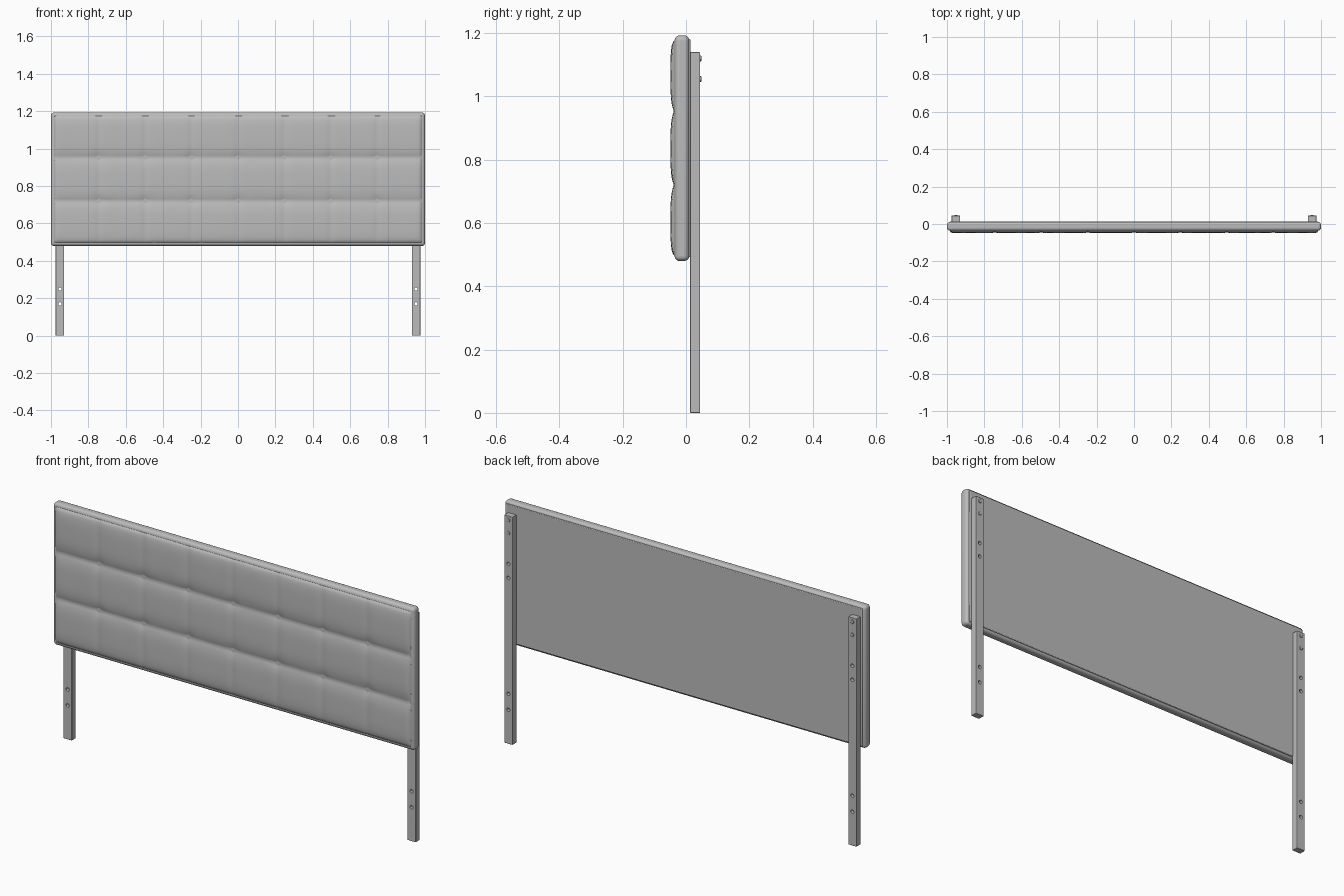
import bpy, bmesh, math, random
from mathutils import Vector, noise

if "Cube" in bpy.data.objects:
    bpy.data.objects.remove(bpy.data.objects["Cube"])

random.seed(4)


def material(name, c):
    m = bpy.data.materials.new(name)
    m.diffuse_color = (c, c, c, 1)
    m.use_nodes = True
    m.node_tree.nodes["Principled BSDF"].inputs["Base Color"].default_value = m.diffuse_color
    return m


FABRIC = material("grey fabric", 0.5)


def finish(obj, mat, angle=40):
    obj.data.materials.clear()
    obj.data.materials.append(mat)
    bpy.ops.object.select_all(action='DESELECT')
    obj.select_set(True)
    bpy.context.view_layer.objects.active = obj
    bpy.ops.object.shade_smooth_by_angle(angle=math.radians(angle))


def box(name, x, y, z, bevel=0.0, segments=1):
    bpy.ops.mesh.primitive_cube_add(size=1)
    o = bpy.context.object
    o.name = name
    for v in o.data.vertices:
        v.co = Vector([(a + b) / 2 + c * (b - a) for (a, b), c in zip((x, y, z), v.co)])
    if bevel:
        m = o.modifiers.new("bevel", 'BEVEL')
        m.width, m.segments = bevel, segments
    return o


def rod(name, x, y, z, r, depth, sides=16):
    bpy.ops.mesh.primitive_cylinder_add(vertices=sides, radius=r, depth=depth,
                                        location=(x, y, z), rotation=(math.pi / 2, 0, 0))
    bpy.context.object.name = name
    return bpy.context.object


# Padded core with rounded edges, and the flat back cover
Z0, Z1 = 0.48, 1.193
body = box("padded_core", (-1, 1), (-0.036, 0.010), (Z0, Z1), 0.016, 5)
finish(body, FABRIC)
back = box("back_cover", (-0.985, 0.985), (0.005, 0.0145), (Z0 + 0.012, Z1 - 0.012), 0.003, 2)
finish(back, FABRIC)

# Tufted front: 8 x 3 cushions pulled in along the seams
COLS, ROWS, N = 8, 3, 14
W, H = 0.992, (Z1 - Z0) / 2 - 0.008
ZC = (Z0 + Z1) / 2


def puff(t, power):
    # 0 on a seam, 1 in the middle of a cushion
    return 1 - abs(2 * t - 1) ** power


def front_y(u, v):
    cu, cv = u * COLS, v * ROWS
    tu, tv = cu % 1, cv % 1
    across, up = puff(tu, 10), puff(tv, 3.5)
    y = -0.0365 - 0.0105 * up * (0.75 + 0.25 * across) - 0.002 * across
    # deeper dimple where inner seams cross
    du, dv = abs(cu - round(cu)), abs(cv - round(cv))
    if 0 < round(cv) < ROWS and 0 < round(cu) < COLS:
        y += 0.004 * math.exp(-(du * du + dv * dv) / 0.012)
    # soft creases near the horizontal seams
    crease = noise.noise(Vector((cu * 3.0, cv * 1.3, 2.0)))
    y += 0.003 * crease * across * math.exp(-dv * 5) * min(1, dv * 8)
    # roll over at the outer border
    edge = min(min(u, 1 - u) * 2 * W, min(v, 1 - v) * 2 * H)
    r = 0.02
    if edge < r:
        k = math.sqrt(max(0, 1 - (1 - edge / r) ** 2))
        y = -0.022 + (y + 0.022) * k
    return y


def stops(count):
    # samples crowd towards the seams
    out = []
    for c in range(count):
        for i in range(N):
            t = i / N
            out.append((c + 0.6 * t + 0.4 * (0.5 - 0.5 * math.cos(math.pi * t))) / count)
    return out + [1.0]


bm = bmesh.new()
us, vs = stops(COLS), stops(ROWS)
grid = [[bm.verts.new(((2 * u - 1) * W, front_y(u, v), ZC + (2 * v - 1) * H)) for u in us] for v in vs]
for a, b in zip(grid, grid[1:]):
    for i in range(len(us) - 1):
        bm.faces.new((a[i], a[i + 1], b[i + 1], b[i]))
mesh = bpy.data.meshes.new("tufted_front")
bm.to_mesh(mesh)
bm.free()
front = bpy.data.objects.new("tufted_front", mesh)
bpy.context.collection.objects.link(front)
finish(front, FABRIC, 60)

# Legs with bolt holes, and bolt heads at the top of the back
for side, s in (("left", -1), ("right", 1)):
    x = s * 0.952
    leg = box(side + "_leg", (x - 0.023, x + 0.023), (0.0125, 0.045), (0, 1.14), 0.002, 2)
    for z in (0.17, 0.25, 0.83, 0.90):
        hole = rod("hole_cutter", x, 0.04, z, 0.009, 0.08)
        hole.hide_render = True
        hole.hide_set(True)
        m = leg.modifiers.new("hole", 'BOOLEAN')
        m.operation, m.solver, m.object = 'DIFFERENCE', 'EXACT', hole
    finish(leg, FABRIC, 30)
    for z in (1.055, 1.12):
        bolt = rod(side + "_bolt", x, 0.0455, z, 0.009, 0.006)
        m = bolt.modifiers.new("bevel", 'BEVEL')
        m.width, m.segments = 0.0015, 2
        finish(bolt, FABRIC, 30)
